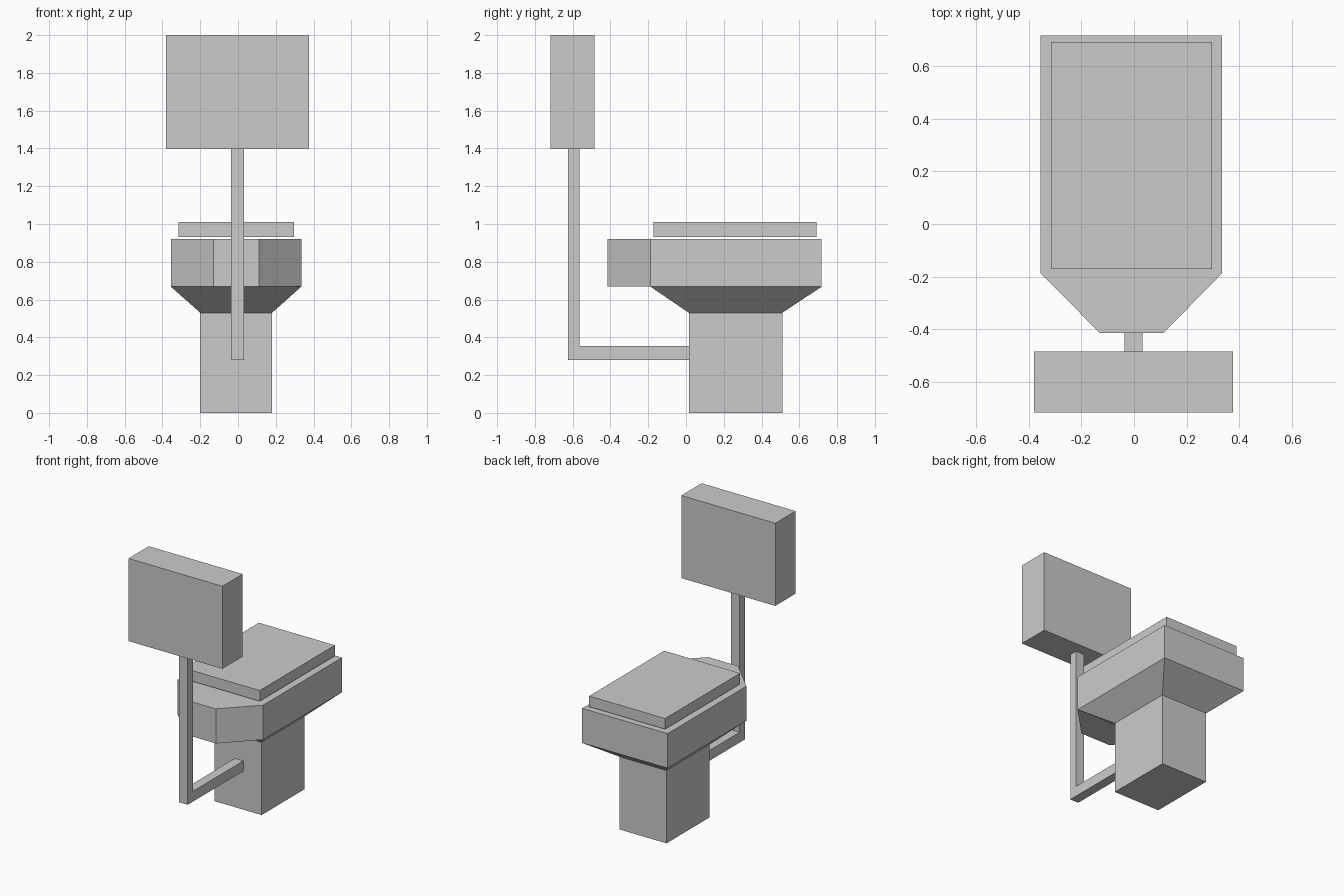
import bpy, bmesh
from mathutils import Vector

if "Cube" in bpy.data.objects:
    bpy.data.objects.remove(bpy.data.objects["Cube"])


def finish(name, bm):
    bmesh.ops.recalc_face_normals(bm, faces=bm.faces)
    mesh = bpy.data.meshes.new(name)
    bm.to_mesh(mesh)
    bm.free()
    obj = bpy.data.objects.new(name, mesh)
    bpy.context.collection.objects.link(obj)
    return obj


def prism(name, points, direction):
    """Extrude a closed 3D outline along a direction."""
    bm = bmesh.new()
    face = bm.faces.new([bm.verts.new(p) for p in points])
    new = bmesh.ops.extrude_face_region(bm, geom=[face], use_keep_orig=True)
    verts = [g for g in new["geom"] if isinstance(g, bmesh.types.BMVert)]
    bmesh.ops.translate(bm, verts=verts, vec=Vector(direction))
    return finish(name, bm)


def rect(x0, x1, y0, y1, z):
    return [(x0, y0, z), (x1, y0, z), (x1, y1, z), (x0, y1, z)]


def box(name, x0, x1, y0, y1, z0, z1):
    return prism(name, rect(x0, x1, y0, y1, z0), (0, 0, z1 - z0))


# Pedestal: straight column flaring out to the bowl
bm = bmesh.new()
rings = [[bm.verts.new(p) for p in ring] for ring in (
    rect(-0.20, 0.18, 0.015, 0.51, 0.0),
    rect(-0.20, 0.18, 0.015, 0.51, 0.53),
    rect(-0.355, 0.335, -0.188, 0.718, 0.668))]
for lower, upper in zip(rings, rings[1:]):
    for i in range(4):
        j = (i + 1) % 4
        bm.faces.new((lower[i], lower[j], upper[j], upper[i]))
bm.faces.new(rings[0])
bm.faces.new(rings[-1])
finish("pedestal", bm)

# Bowl block with a tapered nose at the front
outline = [(-0.13, -0.415), (0.112, -0.415), (0.335, -0.188),
           (0.335, 0.718), (-0.355, 0.718), (-0.355, -0.188)]
prism("bowl", [(x, y, 0.668) for x, y in outline], (0, 0, 0.252))

# Lid floating just above the bowl
box("lid", -0.316, 0.296, -0.172, 0.692, 0.932, 1.01)

# L-shaped pipe from the pedestal up to the tank
pipe = [(0.018, 0.28), (-0.625, 0.28), (-0.625, 1.40),
        (-0.565, 1.40), (-0.565, 0.355), (0.018, 0.355)]
prism("pipe", [(-0.037, y, z) for y, z in pipe], (0.069, 0, 0))

# High tank
box("tank", -0.38, 0.377, -0.718, -0.485, 1.398, 2.0)
